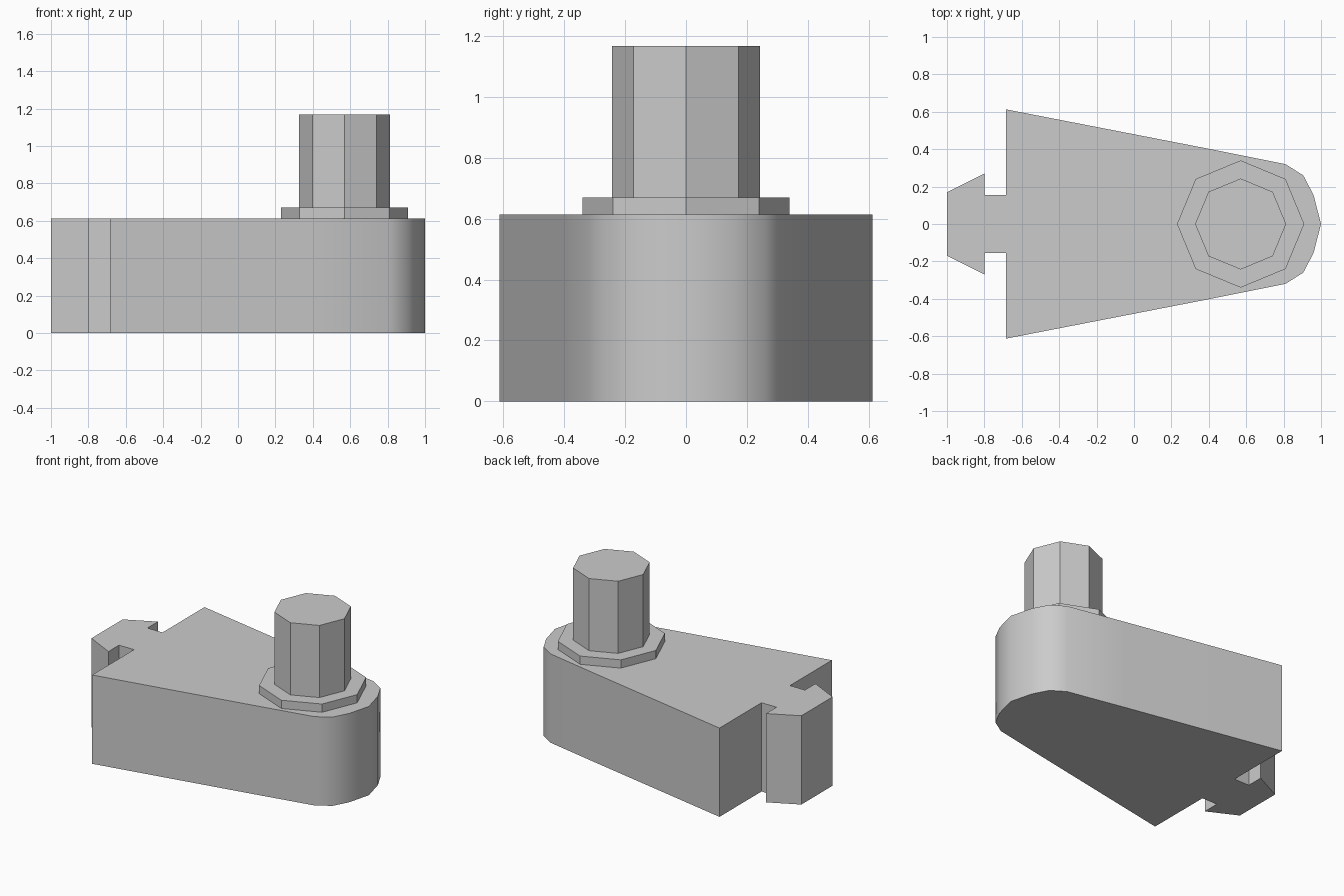
import bpy, bmesh, math

cube = bpy.data.objects.get("Cube")
if cube:
    bpy.data.objects.remove(cube, do_unlink=True)

grey = bpy.data.materials.new("plain grey")
grey.use_nodes = True
colour = (0.6, 0.6, 0.6, 1)
grey.diffuse_color = colour
grey.node_tree.nodes["Principled BSDF"].inputs["Base Color"].default_value = colour


def prism(name, outline, bottom, top):
    """Extrude a flat outline upwards into a solid."""
    bm = bmesh.new()
    face = bm.faces.new([bm.verts.new((x, y, bottom)) for x, y in outline])
    result = bmesh.ops.extrude_face_region(bm, geom=[face], use_keep_orig=True)
    for v in result["geom"]:
        if isinstance(v, bmesh.types.BMVert):
            v.co.z = top
    bmesh.ops.recalc_face_normals(bm, faces=bm.faces)
    mesh = bpy.data.meshes.new(name)
    bm.to_mesh(mesh)
    bm.free()
    mesh.materials.append(grey)
    obj = bpy.data.objects.new(name, mesh)
    bpy.context.collection.objects.link(obj)
    return obj


def octagon(radius, centre_x=0.57):
    return [(centre_x + radius * math.cos(i * math.pi / 4),
             radius * math.sin(i * math.pi / 4)) for i in range(8)]


# Tapered body: rounded nose, slotted neck and flared tail, mirrored across y
half = [(0.96, 0.155), (0.905, 0.26), (0.81, 0.32), (0.4, 0.402),
        (-0.685, 0.613), (-0.685, 0.155), (-0.8, 0.155), (-0.8, 0.27), (-1, 0.17)]
outline = [(1, 0)] + half + [(x, -y) for x, y in reversed(half)]
body = prism("body", outline, 0, 0.613)
bpy.ops.object.select_all(action="DESELECT")
body.select_set(True)
bpy.context.view_layer.objects.active = body
bpy.ops.object.shade_smooth_by_angle(angle=math.radians(35))

# Octagonal collar and post near the nose
prism("collar", octagon(0.34), 0.613, 0.67)
prism("post", octagon(0.243), 0.67, 1.168)
